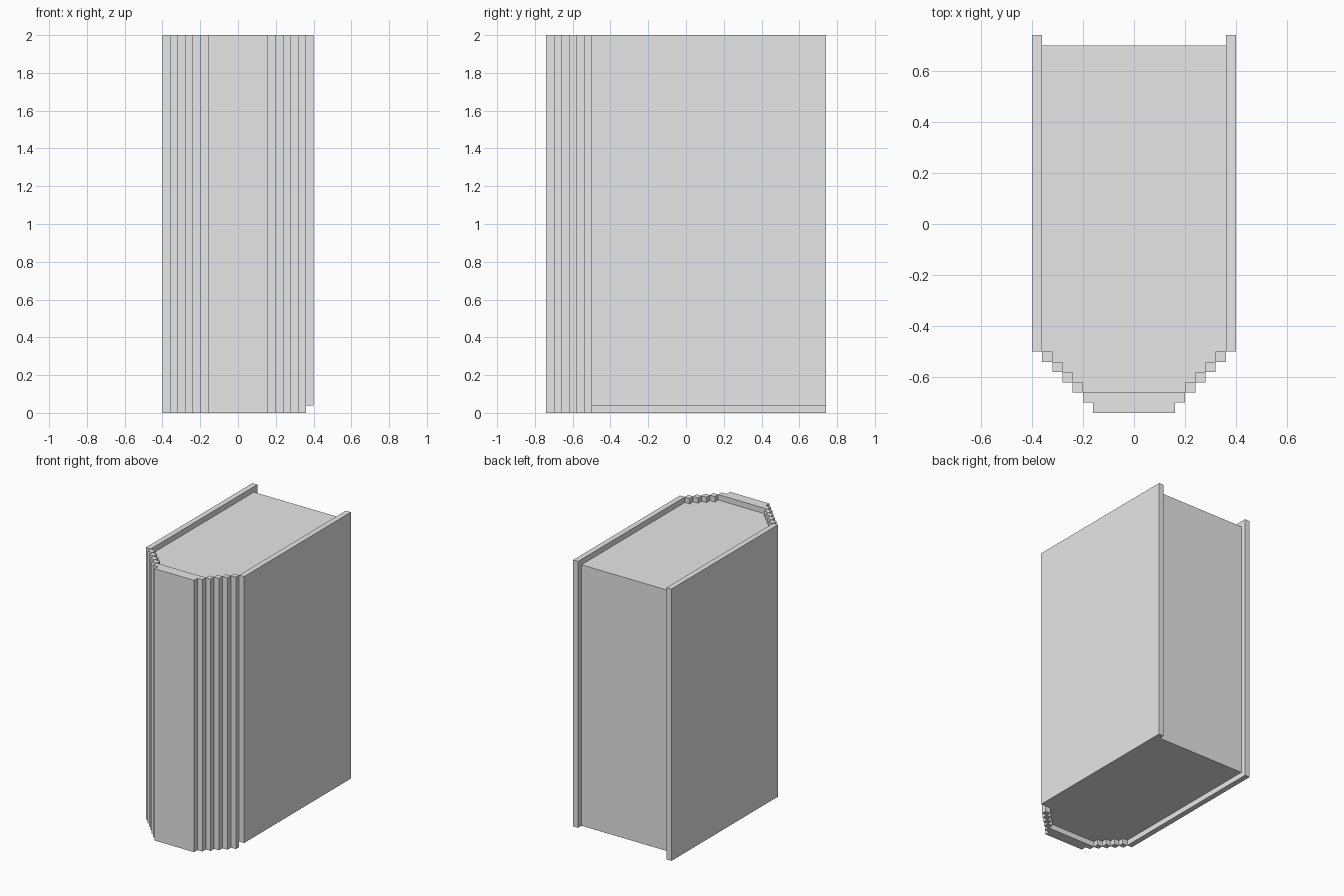
import bpy
import bmesh

cube = bpy.data.objects.get("Cube")
if cube:
    bpy.data.objects.remove(cube, do_unlink=True)

grey = bpy.data.materials.new("light_grey")
grey.use_nodes = True
colour = (0.8, 0.8, 0.8, 1)
grey.diffuse_color = colour
grey.node_tree.nodes["Principled BSDF"].inputs["Base Color"].default_value = colour

T = 0.04          # board thickness and step size
TOP = 2.0


def prism(name, outline, z0, z1):
    """Extrude a counter-clockwise plan outline from z0 to z1."""
    bm = bmesh.new()
    base = bm.faces.new([bm.verts.new((x, y, z0)) for x, y in outline])
    top = bmesh.ops.extrude_face_region(bm, geom=[base], use_keep_orig=True)["geom"]
    verts = [g for g in top if isinstance(g, bmesh.types.BMVert)]
    bmesh.ops.translate(bm, verts=verts, vec=(0, 0, z1 - z0))
    bmesh.ops.recalc_face_normals(bm, faces=bm.faces)
    mesh = bpy.data.meshes.new(name)
    bm.to_mesh(mesh)
    bm.free()
    mesh.materials.append(grey)
    obj = bpy.data.objects.new(name, mesh)
    bpy.context.collection.objects.link(obj)
    return obj


def box(name, x0, x1, y0, y1, z0=0.0):
    return prism(name, [(x0, y0), (x1, y0), (x1, y1), (x0, y1)], z0, TOP)


# Page block, recessed from the covers, narrowing toward the spine
prism("page_block", [(-0.2, -0.66), (0.2, -0.66), (0.36, -0.5),
                     (0.36, 0.7), (-0.36, 0.7), (-0.36, -0.5)], T, TOP - T)

# Covers: the left one stops level with the underside of the pages
box("right_cover", -0.4, -0.36, -0.5, 0.74)
box("left_cover", 0.36, 0.4, -0.5, 0.74, T)

# Stepped spine corners
for side, sign in (("left", 1), ("right", -1)):
    for i in range(4):
        x0, x1 = sorted((sign * (0.36 - T * i), sign * (0.32 - T * i)))
        y1 = -0.5 - T * i
        box(f"{side}_spine_step_{i + 1}", x0, x1, y1 - T, y1)

# Spine front, a single stepped slab
prism("spine", [(-0.16, -0.74), (0.16, -0.74), (0.16, -0.7), (0.2, -0.7),
                (0.2, -0.66), (-0.2, -0.66), (-0.2, -0.7), (-0.16, -0.7)], 0, TOP)
